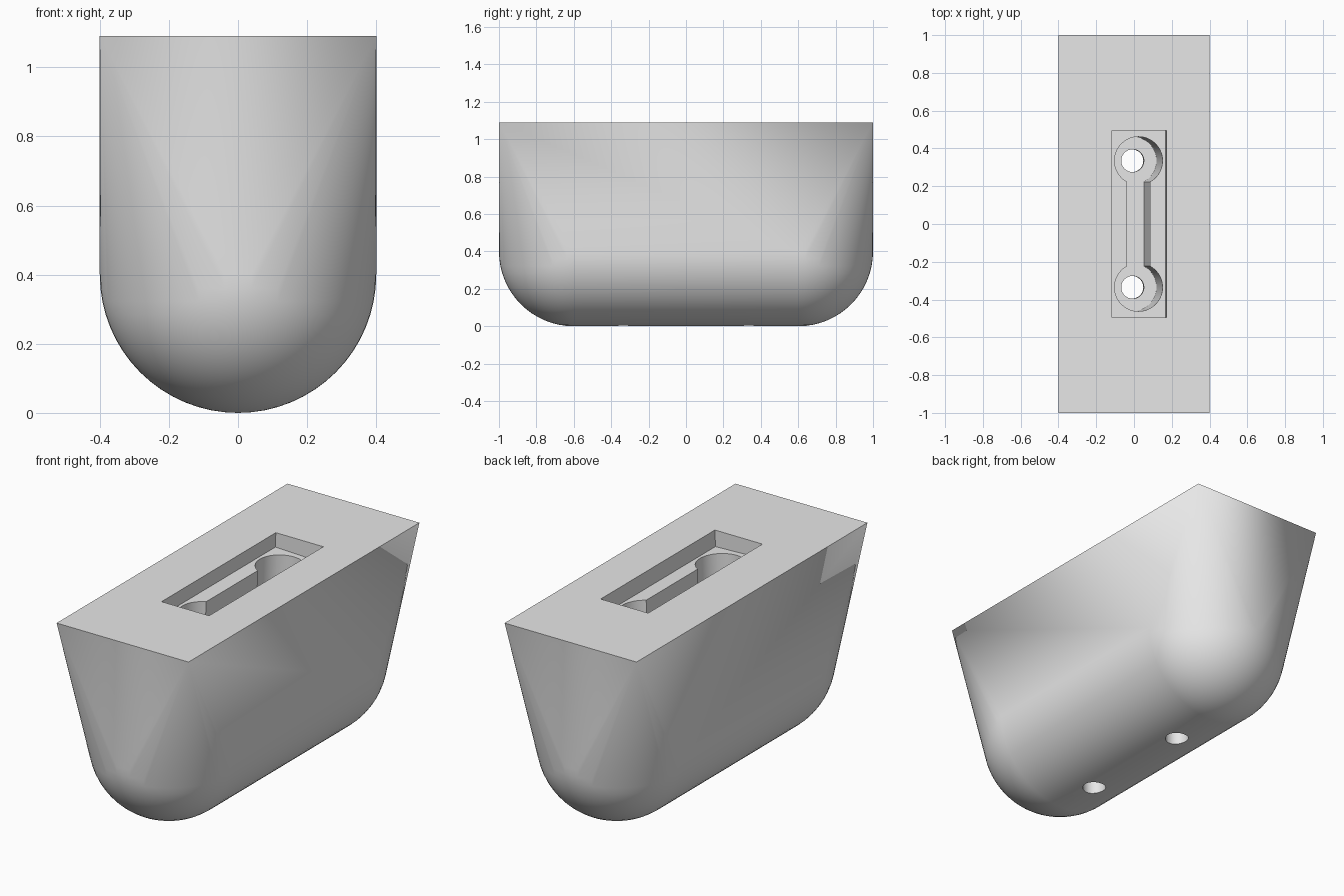
import bpy, bmesh
from math import sin, cos, pi, asin, radians
from mathutils import Matrix, Vector

if "Cube" in bpy.data.objects:
    bpy.data.objects.remove(bpy.data.objects["Cube"], do_unlink=True)

HEIGHT, RADIUS, HALF_LENGTH = 1.09, 0.4, 1.0
HOLE_Y = 0.335

grey = bpy.data.materials.new("light_grey")
grey.use_nodes = True
colour = (0.8, 0.8, 0.8, 1)
grey.diffuse_color = colour
grey.node_tree.nodes["Principled BSDF"].inputs["Base Color"].default_value = colour


def make_object(name, bm):
    mesh = bpy.data.meshes.new(name)
    bmesh.ops.recalc_face_normals(bm, faces=bm.faces)
    bm.to_mesh(mesh)
    bm.free()
    mesh.materials.append(grey)
    obj = bpy.data.objects.new(name, mesh)
    bpy.context.collection.objects.link(obj)
    return obj


# Cutters share an axis leaning slightly about y, anchored at the top face
LEAN = Matrix.Translation((0.027, 0, HEIGHT)) @ Matrix.Rotation(radians(2), 4, 'Y')


def make_cutter(name, outline, top, bottom):
    bm = bmesh.new()
    face = bm.faces.new([bm.verts.new((x, y, bottom)) for x, y in outline])
    extruded = bmesh.ops.extrude_face_region(bm, geom=[face])["geom"]
    verts = [v for v in extruded if isinstance(v, bmesh.types.BMVert)]
    bmesh.ops.translate(bm, verts=verts, vec=(0, 0, top - bottom))
    bmesh.ops.transform(bm, matrix=LEAN, verts=bm.verts)
    obj = make_object(name, bm)
    obj.hide_render = True
    return obj


def arc(cy, radius, start, end, steps):
    angles = [start + (end - start) * i / steps for i in range(steps + 1)]
    return [(radius * cos(a), cy + radius * sin(a)) for a in angles]


# Body: hull around two end spheres and the rectangular top
bm = bmesh.new()
for side in (-1, 1):
    bmesh.ops.create_uvsphere(
        bm, u_segments=64, v_segments=32, radius=RADIUS,
        matrix=Matrix.Translation((0, side * (HALF_LENGTH - RADIUS), RADIUS)))
    for x in (-RADIUS, RADIUS):
        bm.verts.new((x, side * HALF_LENGTH, HEIGHT))
bmesh.ops.delete(bm, geom=list(bm.faces) + list(bm.edges), context='EDGES_FACES')
if not bm.verts:
    raise RuntimeError("Body points missing")
hull = bmesh.ops.convex_hull(bm, input=list(bm.verts))
kept = {v for f in bm.faces for v in f.verts}
bmesh.ops.delete(bm, geom=[v for v in bm.verts if v not in kept], context='VERTS')
body = make_object("foot_body", bm)

# Shallow rectangular recess
w, l = 0.144, 0.495
cutters = [make_cutter("recess_cutter", [(-w, -l), (w, -l), (w, l), (-w, l)], 0.1, -0.085)]

# Deep keyhole pocket: two round wells joined by a slot
BORE, SLOT = 0.127, 0.061
a = asin(SLOT / BORE)
outline = arc(HOLE_Y, BORE, -pi / 2 + a, 3 * pi / 2 - a, 48)
outline += arc(-HOLE_Y, BORE, pi / 2 + a, 5 * pi / 2 - a, 48)
cutters.append(make_cutter("keyhole_cutter", outline, 0.05, -0.99))

# Screw holes through the bottom
for side, y in (("front", -HOLE_Y), ("back", HOLE_Y)):
    circle = arc(y, 0.06, 0, 2 * pi, 32)[:-1]
    cutters.append(make_cutter(side + "_hole_cutter", circle, -0.9, -1.2))

# Cut the pockets and remove the cutters
bpy.ops.object.select_all(action='DESELECT')
body.select_set(True)
bpy.context.view_layer.objects.active = body
for cutter in cutters:
    cut = body.modifiers.new(cutter.name, 'BOOLEAN')
    cut.operation, cut.solver, cut.object = 'DIFFERENCE', 'EXACT', cutter
    bpy.ops.object.modifier_apply(modifier=cut.name)
    bpy.data.objects.remove(cutter, do_unlink=True)

bpy.ops.object.shade_smooth_by_angle(angle=radians(30))
